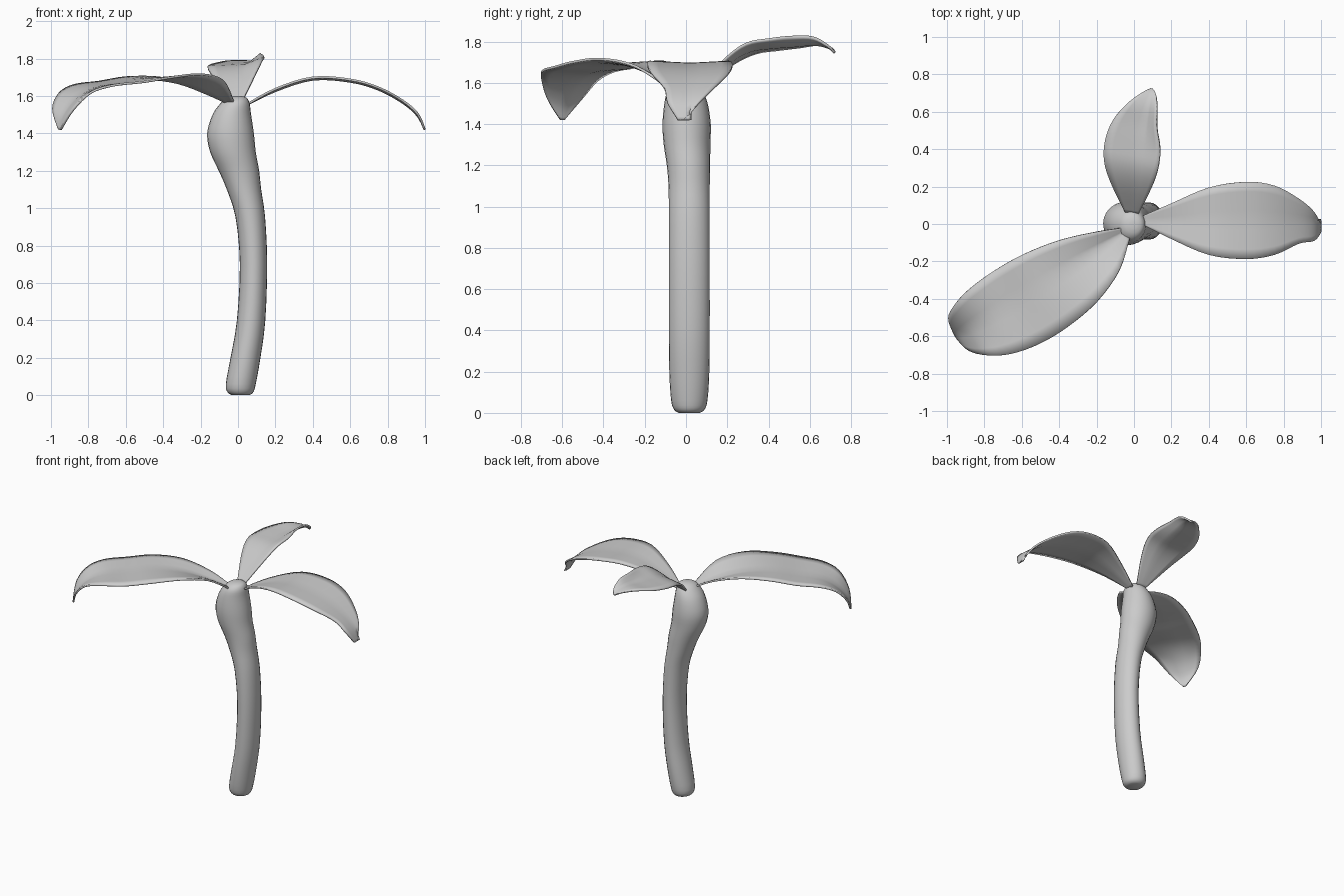
import bpy, math


def smooth_rows(rows, steps):
    """Catmull-Rom interpolation through rows of numbers."""
    out = []
    for i in range(len(rows) - 1):
        p0, p1 = rows[max(i - 1, 0)], rows[i]
        p2, p3 = rows[i + 1], rows[min(i + 2, len(rows) - 1)]
        for k in range(steps):
            t = k / steps
            out.append([0.5 * (2 * b + (c - a) * t + (2 * a - 5 * b + 4 * c - d) * t ** 2
                               + (3 * b - a - 3 * c + d) * t ** 3)
                        for a, b, c, d in zip(p0, p1, p2, p3)])
    return out + [list(rows[-1])]


def make_object(name, verts, faces):
    me = bpy.data.meshes.new(name)
    me.from_pydata(verts, [], faces)
    me.polygons.foreach_set("use_smooth", [True] * len(me.polygons))
    me.update()
    ob = bpy.data.objects.new(name, me)
    bpy.context.collection.objects.link(ob)
    return ob


def leaf(name, origin, angle, stations, across=4):
    """Stations: distance, left width, right width, rib height, left lift, right lift."""
    dx, dy = math.cos(math.radians(angle)), math.sin(math.radians(angle))
    rows = smooth_rows(stations, 4)
    verts, faces = [], []
    for s, wl, wr, z, dl, dr in rows:
        for j in range(-across, across + 1):
            t = abs(j) / across
            off = wl * t if j < 0 else -wr * t
            lift = (dl if j < 0 else dr) * t
            verts.append((origin[0] + dx * s - dy * off,
                          origin[1] + dy * s + dx * off, z + lift))
    n = 2 * across + 1
    for i in range(len(rows) - 1):
        for j in range(n - 1):
            a = i * n + j
            faces.append((a, a + n, a + n + 1, a + 1))
    ob = make_object(name, verts, faces)
    mod = ob.modifiers.new("thickness", 'SOLIDIFY')
    mod.thickness = 0.012
    mod.offset = 0
    return ob


# Trunk: height, centre x, centre y, radius x, radius y
trunk = smooth_rows([
    (0.0, 0.015, 0.016, 0.045, 0.05),
    (0.015, 0.013, 0.016, 0.068, 0.073),
    (0.06, 0.015, 0.016, 0.08, 0.088),
    (0.2, 0.04, 0.016, 0.08, 0.097),
    (0.4, 0.07, 0.016, 0.076, 0.099),
    (0.7, 0.083, 0.016, 0.073, 0.099),
    (0.95, 0.066, 0.016, 0.079, 0.099),
    (1.1, 0.032, 0.015, 0.092, 0.1),
    (1.2, 0.005, 0.012, 0.108, 0.105),
    (1.3, -0.027, 0.005, 0.122, 0.113),
    (1.4, -0.04, 0.003, 0.125, 0.117),
    (1.5, -0.033, 0.0, 0.103, 0.105),
    (1.56, -0.016, -0.005, 0.078, 0.085),
    (1.59, -0.006, -0.005, 0.052, 0.055),
    (1.6, -0.003, -0.005, 0.02, 0.02)], 3)
SIDES = 24
tv, tf = [], []
for z, cx, cy, rx, ry in trunk:
    for k in range(SIDES):
        a = 2 * math.pi * k / SIDES
        tv.append((cx + rx * math.cos(a), cy + ry * math.sin(a), z))
for i in range(len(trunk) - 1):
    for k in range(SIDES):
        m = (k + 1) % SIDES
        tf.append((i * SIDES + k, i * SIDES + m, (i + 1) * SIDES + m, (i + 1) * SIDES + k))
tf.append(tuple(reversed(range(SIDES))))
tf.append(tuple(range(len(tv) - SIDES, len(tv))))
make_object("trunk", tv, tf)

# Leaves
leaf("right_leaf", (0, 0.02), 0, [
    (0.04, 0.02, 0.02, 1.55, 0, 0),
    (0.2, 0.09, 0.10, 1.627, 0.01, 0.01),
    (0.4, 0.175, 0.185, 1.688, 0.01, 0.01),
    (0.6, 0.205, 0.207, 1.677, 0.01, 0.01),
    (0.75, 0.185, 0.185, 1.635, 0.01, 0.01),
    (0.88, 0.115, 0.125, 1.565, 0.01, 0.01),
    (0.96, 0.045, 0.11, 1.495, 0.01, 0.01),
    (0.998, -0.03, 0.06, 1.42, 0, 0)])

leaf("left_leaf", (0, -0.01), 211.8, [
    (0.05, 0.04, 0.02, 1.555, 0.01, 0.01),
    (0.19, 0.16, 0.08, 1.61, 0.07, 0.03),
    (0.38, 0.24, 0.145, 1.67, 0.045, 0.025),
    (0.58, 0.272, 0.182, 1.69, 0.01, 0.01),
    (0.76, 0.27, 0.19, 1.665, 0.01, 0.01),
    (0.92, 0.235, 0.178, 1.638, 0.02, 0.02),
    (1.03, 0.175, 0.15, 1.575, 0.045, 0.04),
    (1.10, 0.10, 0.105, 1.49, 0.035, 0.04),
    (1.12, 0.01, 0.01, 1.42, 0, 0)])

leaf("back_leaf", (-0.02, 0), 81, [
    (0.05, 0.03, 0.03, 1.56, 0, 0),
    (0.2, 0.135, 0.08, 1.69, -0.005, 0.02),
    (0.31, 0.19, 0.10, 1.753, -0.01, 0.035),
    (0.42, 0.203, 0.095, 1.77, -0.01, 0.04),
    (0.53, 0.18, 0.06, 1.778, -0.005, 0.045),
    (0.63, 0.12, 0.045, 1.785, 0, 0.035),
    (0.7, 0.05, 0.03, 1.77, 0, 0.01),
    (0.73, 0.005, 0.005, 1.745, 0, 0)])
